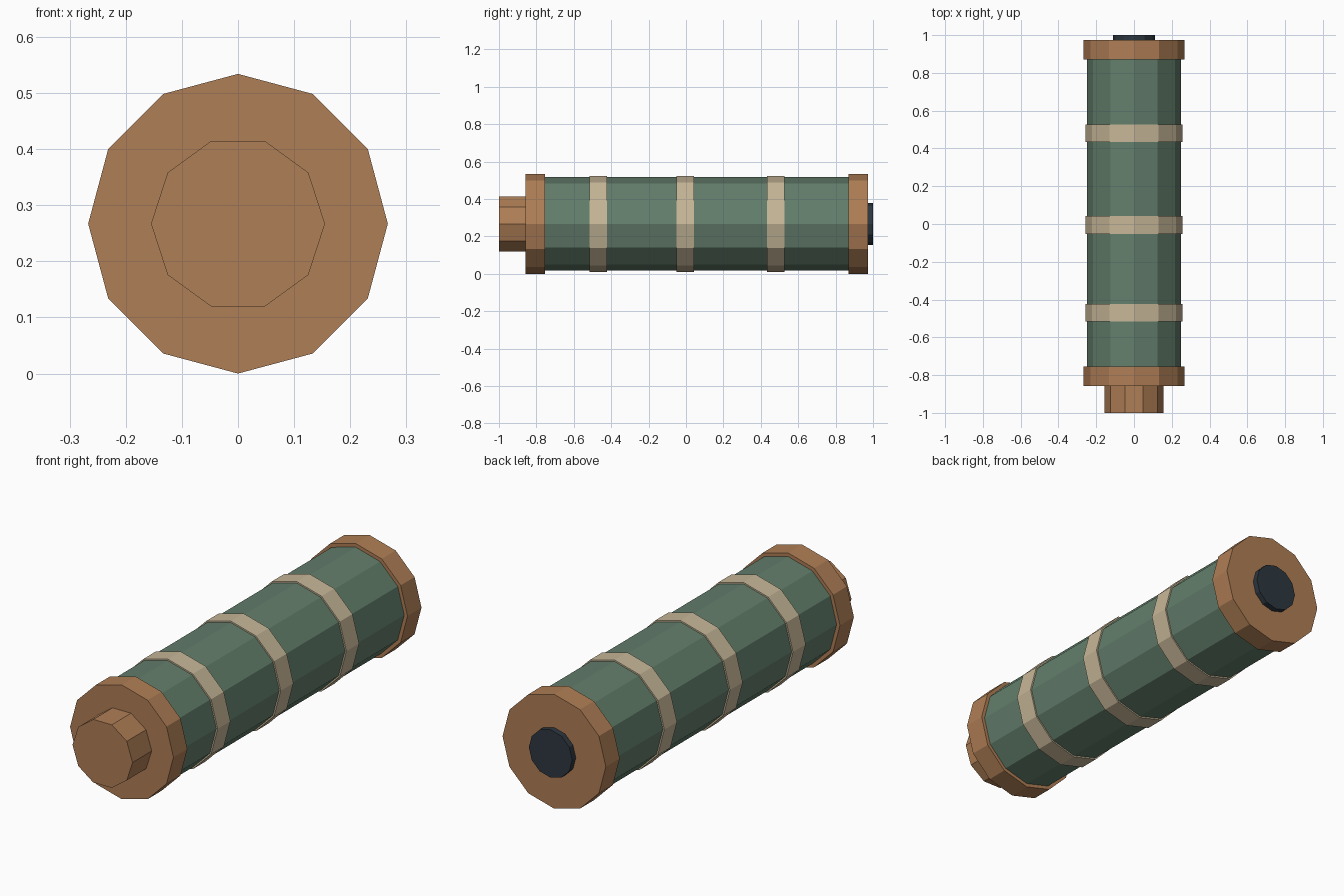
import bpy
import math

cube = bpy.data.objects.get("Cube")
if cube:
    bpy.data.objects.remove(cube, do_unlink=True)

CAP_RADIUS = 0.267


def make_material(name, rgb):
    mat = bpy.data.materials.new(name)
    mat.use_nodes = True
    colour = (*rgb, 1.0)
    mat.diffuse_color = colour
    mat.node_tree.nodes["Principled BSDF"].inputs["Base Color"].default_value = colour
    return mat


copper = make_material("copper brown", (0.43, 0.21, 0.092))
green = make_material("muted green", (0.125, 0.21, 0.148))
tan = make_material("pale tan", (0.57, 0.47, 0.31))
dark = make_material("dark slate", (0.026, 0.038, 0.05))


def prism(name, sides, radius, y_front, y_back, mat, turn=0.0):
    """Flat-shaded prism lying along y, centred on the common axis."""
    bpy.ops.mesh.primitive_cylinder_add(
        vertices=sides, radius=radius, depth=y_back - y_front,
        location=(0, (y_front + y_back) / 2, CAP_RADIUS),
        rotation=(math.pi / 2, turn, 0))
    obj = bpy.context.object
    obj.name = name
    obj.data.materials.append(mat)
    return obj


# Main tube and its three raised bands
prism("body_tube", 12, 0.25, -0.80, 0.92, green)
for label, y in (("front", -0.47), ("middle", -0.005), ("rear", 0.48)):
    prism(label + "_band", 12, 0.257, y - 0.047, y + 0.047, tan)

# End caps
prism("front_cap", 12, CAP_RADIUS, -0.858, -0.755, copper)
prism("rear_cap", 12, CAP_RADIUS, 0.87, 0.973, copper)

# Ten-sided knob on the front, with corners pointing sideways
prism("front_knob", 10, 0.155, -1.0, -0.85, copper, math.pi / 2)

# Thin disc on the rear
prism("rear_disc", 12, 0.112, 0.965, 1.0, dark)
